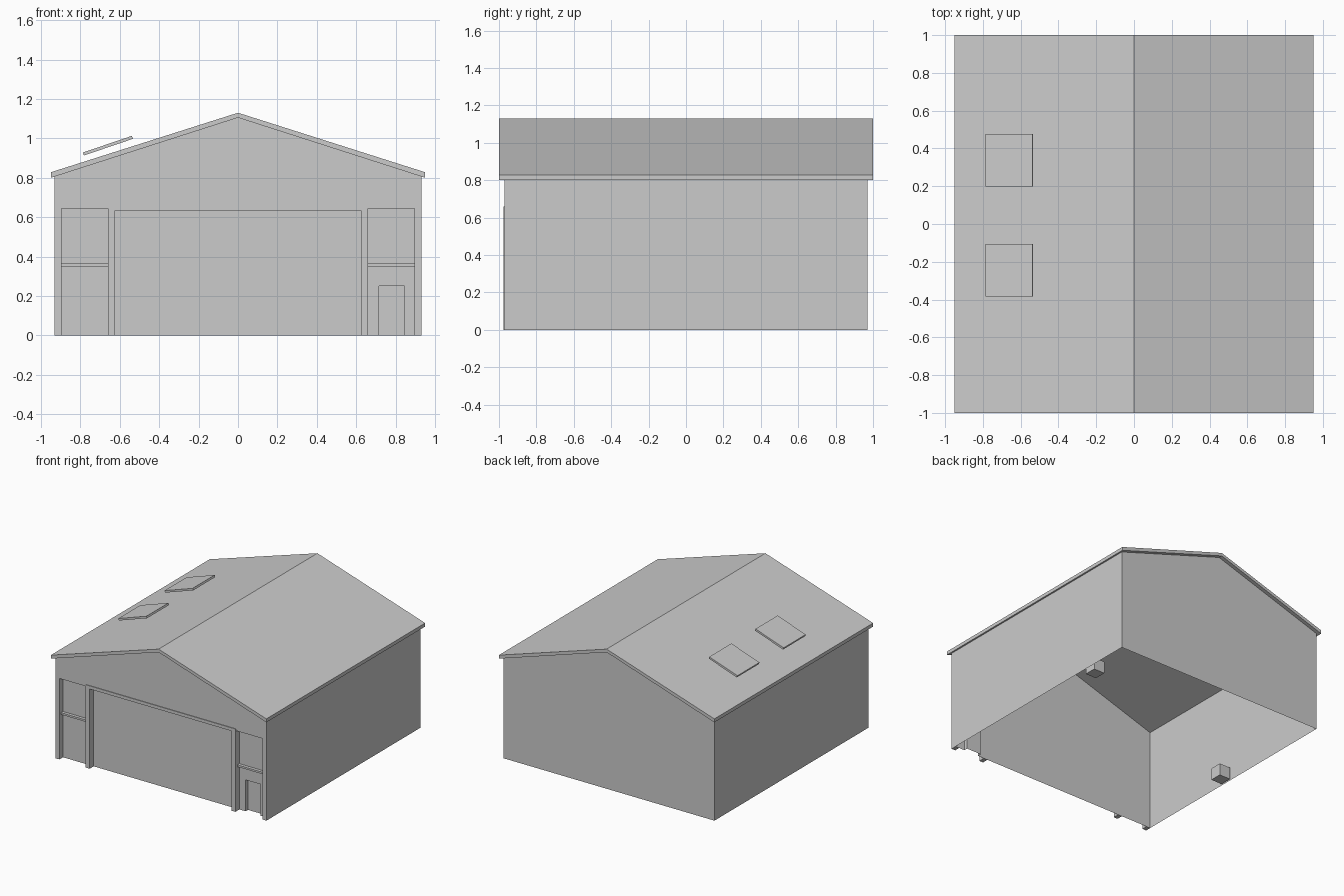
import bpy, bmesh, math

if "Cube" in bpy.data.objects:
    bpy.data.objects.remove(bpy.data.objects["Cube"])

def finish(name, bm):
    bmesh.ops.recalc_face_normals(bm, faces=bm.faces)
    me = bpy.data.meshes.new(name)
    bm.to_mesh(me)
    bm.free()
    ob = bpy.data.objects.new(name, me)
    bpy.context.collection.objects.link(ob)
    return ob

def prism(name, profile, y0, y1):
    """Solid made from an x-z profile extruded along y."""
    bm = bmesh.new()
    face = bm.faces.new([bm.verts.new((x, y0, z)) for x, z in profile])
    ext = bmesh.ops.extrude_face_region(bm, geom=[face])
    verts = [g for g in ext["geom"] if isinstance(g, bmesh.types.BMVert)]
    bmesh.ops.translate(bm, verts=verts, vec=(0, y1 - y0, 0))
    return finish(name, bm)

def box(name, x0, x1, y0, y1, z0, z1):
    return prism(name, [(x0, z0), (x1, z0), (x1, z1), (x0, z1)], y0, y1)

def sheet(name, points):
    bm = bmesh.new()
    bm.faces.new([bm.verts.new(p) for p in points])
    return finish(name, bm)

W, F, B = 0.93, -0.97, 0.97      # wall half width, front and back planes
EAVE, APEX = 0.808, 1.105        # wall heights under the roof
REC = F + 0.045                  # recessed panel plane

# Folded roof slab with overhanging eaves
prism("roof", [(-0.95, 0.80), (0, APEX), (0.95, 0.80),
               (0.95, 0.828), (0, 1.13), (-0.95, 0.828)], -1, 1)

# Side and back walls, open floor
for side, s in (("left", -1), ("right", 1)):
    sheet(side + "_wall", [(s * W, F, 0), (s * W, B, 0), (s * W, B, EAVE), (s * W, F, EAVE)])
sheet("back_wall", [(-W, B, 0), (W, B, 0), (W, B, EAVE), (0, B, APEX), (-W, B, EAVE)])

# Front gable above the openings
prism("front_gable", [(-W, 0.645), (W, 0.645), (W, EAVE), (0, APEX), (-W, EAVE)], F, REC)

# Posts, rails on both sides of the main opening
for side, s in (("left", -1), ("right", 1)):
    def part(name, a, b, *rest):
        return box(side + name, min(s * a, s * b), max(s * a, s * b), *rest)
    part("_corner_post", 0.895, W, F, REC, 0, 0.645)
    part("_opening_post", 0.625, 0.66, F - 0.005, REC, 0, 0.66)
    part("_middle_rail", 0.66, 0.895, F + 0.02, REC, 0.35, 0.365)
box("opening_header", -0.625, 0.625, F - 0.005, REC, 0.635, 0.66)

# Recessed closed main door and side panels
sheet("main_door", [(-0.625, REC, 0), (0.625, REC, 0), (0.625, REC, 0.635), (-0.625, REC, 0.635)])
sheet("left_panel", [(-0.895, REC, 0), (-0.66, REC, 0), (-0.66, REC, 0.645), (-0.895, REC, 0.645)])
sheet("right_panel", [(0.66, REC, 0), (0.715, REC, 0), (0.715, REC, 0.25), (0.845, REC, 0.25),
                      (0.845, REC, 0), (0.895, REC, 0), (0.895, REC, 0.645), (0.66, REC, 0.645)])

# Small side door set deeper, with its reveal
DEEP = REC + 0.03
sheet("small_door", [(0.715, DEEP, 0), (0.845, DEEP, 0), (0.845, DEEP, 0.25), (0.715, DEEP, 0.25)])
frame = [(0.715, 0), (0.715, 0.25), (0.845, 0.25), (0.845, 0)]
for i, ((xa, za), (xb, zb)) in enumerate(zip(frame, frame[1:])):
    sheet(f"small_door_reveal_{i}", [(xa, REC, za), (xb, REC, zb), (xb, DEEP, zb), (xa, DEEP, za)])

# Raised roof windows on the left slope
for i, y in enumerate((-0.245, 0.337)):
    sky = box(f"roof_window_{i}", -0.131, 0.131, -0.139, 0.139, -0.008, 0.008)
    sky.location = (-0.66, y, 0.963)
    sky.rotation_euler = (0, -math.atan2(0.085, 0.25), 0)

# Small boxes inside
for i, (x, y, z) in enumerate(((-0.87, -0.05, 0.05), (0.33, -0.05, 0.5))):
    box(f"inner_box_{i}", x - 0.048, x + 0.048, y - 0.048, y + 0.048, z - 0.048, z + 0.048)

# Crisp edges on smooth shading
for ob in bpy.context.collection.objects:
    ob.select_set(True)
    bpy.context.view_layer.objects.active = ob
bpy.ops.object.shade_smooth_by_angle(angle=math.radians(30))
